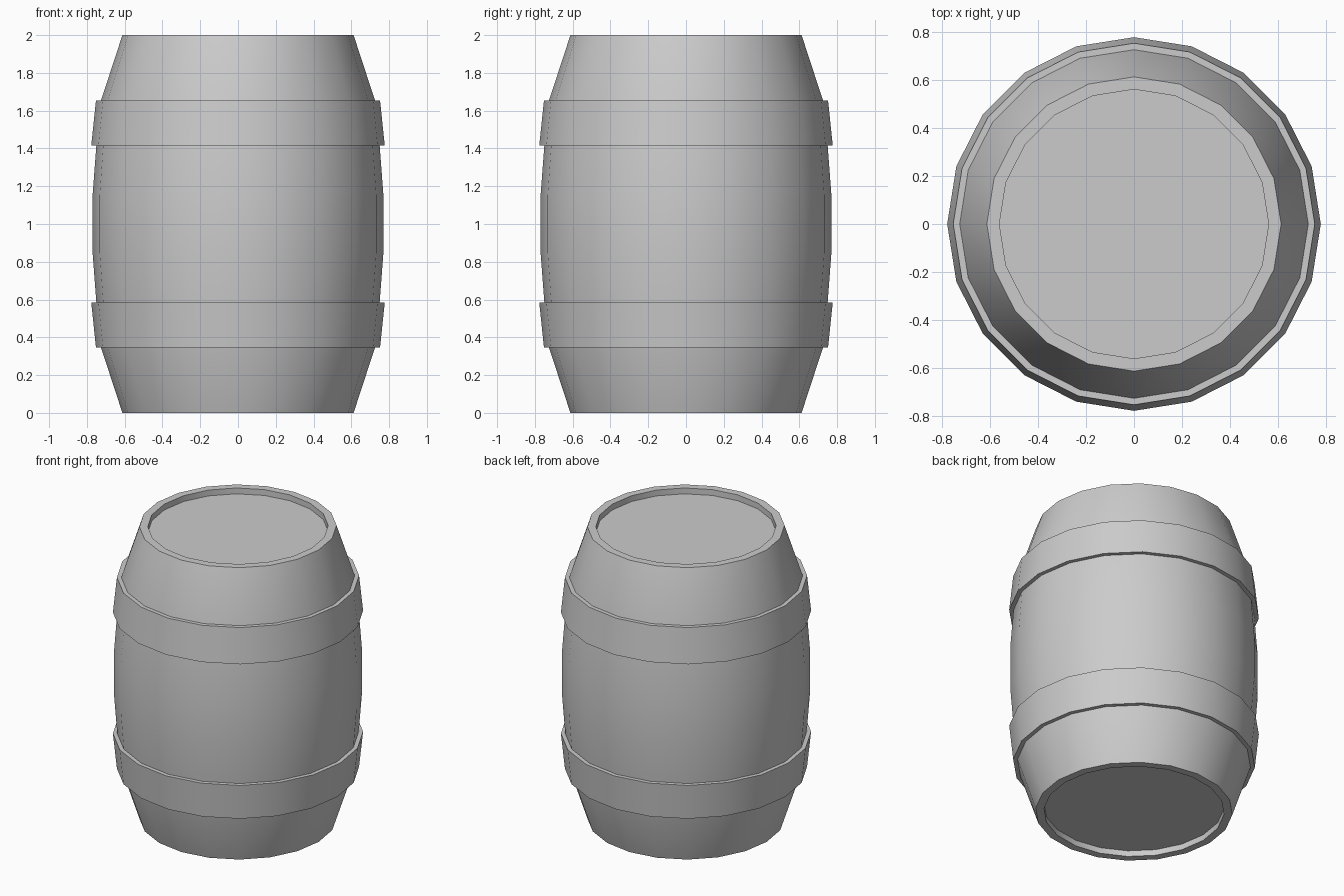
import bpy, bmesh, math

if "Cube" in bpy.data.objects:
    bpy.data.objects.remove(bpy.data.objects["Cube"])

SIDES = 20

def lathe(name, profile, closed=False):
    """Spin an (r, z) profile around z; a radius of 0 becomes a flat cap."""
    bm = bmesh.new()
    rings = []
    for r, z in profile:
        rings.append([bm.verts.new((r * math.cos(2 * math.pi * i / SIDES),
                                    r * math.sin(2 * math.pi * i / SIDES), z))
                      for i in range(SIDES)])
    pairs = list(zip(rings, rings[1:]))
    if closed:
        pairs.append((rings[-1], rings[0]))
    else:
        bm.faces.new(rings[0])
        bm.faces.new(rings[-1])
    for a, b in pairs:
        for i in range(SIDES):
            j = (i + 1) % SIDES
            bm.faces.new((a[i], a[j], b[j], b[i]))
    bmesh.ops.recalc_face_normals(bm, faces=bm.faces[:])
    mesh = bpy.data.meshes.new(name)
    bm.to_mesh(mesh)
    bm.free()
    obj = bpy.data.objects.new(name, mesh)
    bpy.context.collection.objects.link(obj)
    bpy.ops.object.select_all(action='DESELECT')
    obj.select_set(True)
    bpy.context.view_layer.objects.active = obj
    bpy.ops.object.shade_smooth_by_angle(angle=math.radians(30))
    return obj

def flip(profile):
    return [(r, 2 - z) for r, z in profile]

# Barrel body with recessed lid at each end; lower half mirrored to the upper
half = [(0.56, 0.04), (0.56, 0), (0.612, 0), (0.725, 0.345),
        (0.75, 0.585), (0.77, 0.85)]
lathe("barrel_body", half + flip(half)[::-1])

# Hoops, flaring toward the middle of the barrel
hoop = [(0.715, 0.345), (0.752, 0.345), (0.777, 0.585), (0.74, 0.585)]
lathe("lower_hoop", hoop, closed=True)
lathe("upper_hoop", flip(hoop), closed=True)
